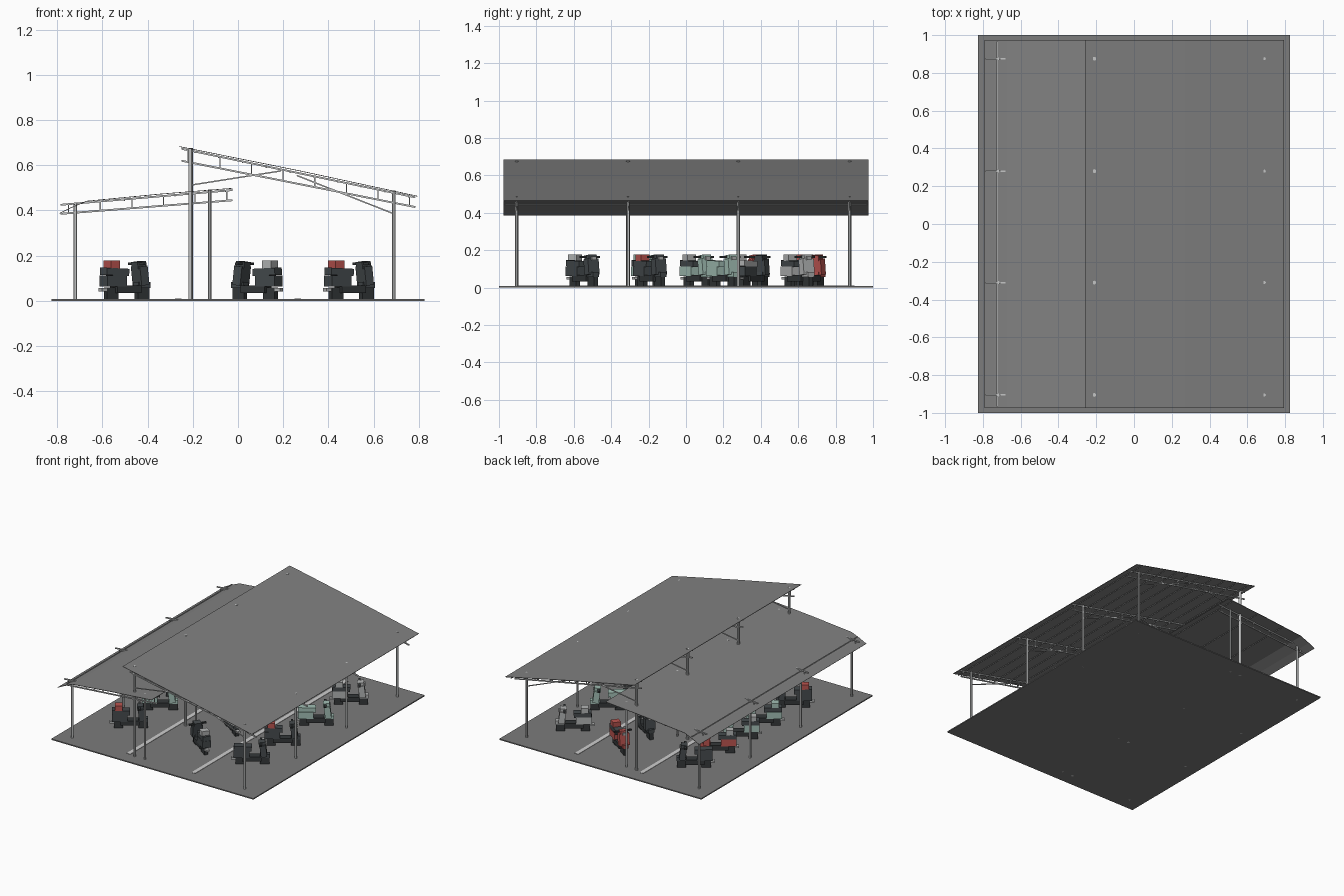
import bpy, bmesh, math
from mathutils import Matrix, Vector

cube = bpy.data.objects.get("Cube")
if cube:
    bpy.data.objects.remove(cube)


def material(name, r, g, b):
    m = bpy.data.materials.new(name)
    m.use_nodes = True
    m.diffuse_color = (r, g, b, 1)
    m.node_tree.nodes["Principled BSDF"].inputs["Base Color"].default_value = (r, g, b, 1)
    return m


ROOF = material("roof grey", .22, .22, .22)
FLOOR = material("asphalt grey", .2, .2, .2)
STEEL = material("steel grey", .55, .56, .56)
PAINT = material("line white", .62, .62, .62)
DARK = material("dark slate", .06, .07, .075)
BLACK = material("tyre black", .035, .04, .042)
TEAL = material("pale teal", .36, .52, .46)
RED = material("muted red", .5, .09, .08)
SILVER = material("silver", .45, .46, .46)


def finish(name, bm, mats):
    mesh = bpy.data.meshes.new(name)
    bmesh.ops.recalc_face_normals(bm, faces=bm.faces[:])
    bm.to_mesh(mesh)
    bm.free()
    for m in mats:
        mesh.materials.append(m)
    ob = bpy.data.objects.new(name, mesh)
    bpy.context.collection.objects.link(ob)
    return ob


def add_box(bm, centre, size, mat=0, tilt=0):
    geo = bmesh.ops.create_cube(bm, size=1, matrix=Matrix.Translation(centre)
                                @ Matrix.Rotation(tilt, 4, 'Y') @ Matrix.Diagonal((*size, 1)))
    for f in {f for v in geo["verts"] for f in v.link_faces}:
        f.material_index = mat


def box(name, centre, size, mat):
    bm = bmesh.new()
    add_box(bm, centre, size)
    return finish(name, bm, [mat])


def add_bar(bm, a, b, thick):
    """Square bar between two points given in x and z."""
    d = Vector((b[0] - a[0], 0, b[1] - a[1]))
    mid = ((a[0] + b[0]) / 2, 0, (a[1] + b[1]) / 2)
    add_box(bm, mid, (d.length, thick, thick), tilt=-math.atan2(d.z, d.x))


def at(a, b, x):
    """Height at x on the line from a to b."""
    return a[1] + (b[1] - a[1]) * (x - a[0]) / (b[0] - a[0])


# Ground slab and painted lane lines
box("ground_slab", (0, 0, .004), (1.65, 2, .008), FLOOR)
for side, x in (("right", -.265), ("left", .265)):
    box("lane_line_" + side, (x, 0, .009), (.03, 1.8, .003), PAINT)


# Thin roof sheets, bent along their slope
def roof(name, profile):
    bm = bmesh.new()
    rows = [[bm.verts.new((x, y, z)) for x, z in profile] for y in (-.975, .975)]
    for i in range(len(profile) - 1):
        bm.faces.new((rows[0][i], rows[0][i + 1], rows[1][i + 1], rows[1][i]))
    ob = finish(name, bm, [ROOF])
    mod = ob.modifiers.new("thickness", 'SOLIDIFY')
    mod.thickness = .003
    mod.offset = 0


roof("lower_roof", [(-.79, .387), (-.74, .412), (-.67, .441), (-.35, .472), (-.025, .498)])
roof("upper_roof", [(-.26, .683), (.27, .576), (.795, .463)])

# Roof trusses and posts on four frames
LOW = ((-.785, .425), (-.025, .49), (-.785, .385), (-.025, .445))
HIGH = ((-.25, .673), (.785, .458), (-.25, .62), (.785, .415))
POSTS = (("outer_right", -.72, .43, .008), ("tall", -.21, .676, .01),
         ("inner", -.125, .492, .007), ("outer_left", .69, .488, .008))


def truss(name, chords, first, count, braces, y):
    a, b, c, d = chords
    bm = bmesh.new()
    add_bar(bm, a, b, .008)
    add_bar(bm, c, d, .008)
    for i in range(count):
        x = first + i * .14
        add_bar(bm, (x, at(c, d, x)), (x, at(a, b, x)), .005)
    for p, q in braces:
        add_bar(bm, p, q, .006)
    finish(name, bm, [STEEL]).location.y = y


for n, y in enumerate((-.905, -.31, .28, .875), 1):
    truss(f"lower_truss_{n}", LOW, -.75, 6, [], y)
    truss(f"upper_truss_{n}", HIGH, -.22, 8,
          [((-.21, .512), (.19, .575)), ((.26, .555), (.69, .385))], y)
    for label, x, top, r in POSTS:
        bm = bmesh.new()
        bmesh.ops.create_cone(bm, cap_ends=True, segments=12, radius1=r, radius2=r, depth=top,
                              matrix=Matrix.Translation((x, y, top / 2)))
        finish(f"{label}_post_{n}", bm, [STEEL])
        bpy.context.view_layer.objects.active = bpy.data.objects[f"{label}_post_{n}"]
        bpy.context.view_layer.objects.active.select_set(True)
        bpy.ops.object.shade_smooth_by_angle()
        bpy.context.view_layer.objects.active.select_set(False)

# Purlins running the length of the roofs
for name, chords, count in (("lower", LOW, 4), ("upper", HIGH, 10)):
    a, b = chords[:2]
    for i in range(count):
        x = a[0] + .06 + (b[0] - a[0] - .09) * i / (count - 1)
        box(f"{name}_purlin_{i + 1}", (x, 0, at(a, b, x) - .004), (.005, 1.93, .005), STEEL)


# Parked scooters, nose along local x
def scooter(name, x, y, heading, body, seat, trunk):
    bm = bmesh.new()
    black, paint, pad, extra, metal = range(5)
    for u in (-.078, .088):
        add_box(bm, (u, 0, .026), (.062, .026, .052), black)
    add_box(bm, (0, 0, .045), (.13, .055, .035), black)
    add_box(bm, (-.068, 0, .082), (.105, .06, .05), paint)
    add_box(bm, (-.06, 0, .122), (.12, .055, .032), pad, .04)
    add_box(bm, (.088, 0, .064), (.066, .04, .025), paint)
    add_box(bm, (.078, 0, .105), (.042, .07, .085), paint, -.12)
    add_box(bm, (.07, 0, .153), (.045, .05, .03), paint, -.12)
    add_box(bm, (.062, 0, .158), (.014, .125, .01), black)
    add_box(bm, (.098, 0, .15), (.008, .03, .018), metal)
    add_box(bm, (-.115, 0, .043), (.045, .025, .014), metal)
    if trunk:
        add_box(bm, (-.075, 0, .154), (.05, .055, .036), extra)
    ob = finish(name, bm, [BLACK, body, seat, trunk or DARK, SILVER])
    ob.location = (x, y, .006)
    ob.rotation_euler.z = math.radians(heading)


ROWS = (
    ("right_row", -.497, 35, ((-.55, DARK, DARK, RED), (-.2, TEAL, DARK, TEAL),
                              (.06, TEAL, DARK, SILVER), (.33, RED, DARK, SILVER),
                              (.61, DARK, DARK, None))),
    ("middle_row", .08, 145, ((-.55, DARK, DARK, SILVER), (-.19, DARK, DARK, RED),
                              (.36, DARK, SILVER, None), (.66, RED, DARK, RED))),
    ("left_row", .497, 35, ((-.55, DARK, DARK, None), (-.19, DARK, DARK, RED),
                            (.2, TEAL, TEAL, None), (.6, SILVER, DARK, SILVER))),
)
for row, x, heading, bikes in ROWS:
    for i, (y, body, seat, trunk) in enumerate(bikes, 1):
        scooter(f"{row}_scooter_{i}", x, y, heading, body, seat, trunk)
